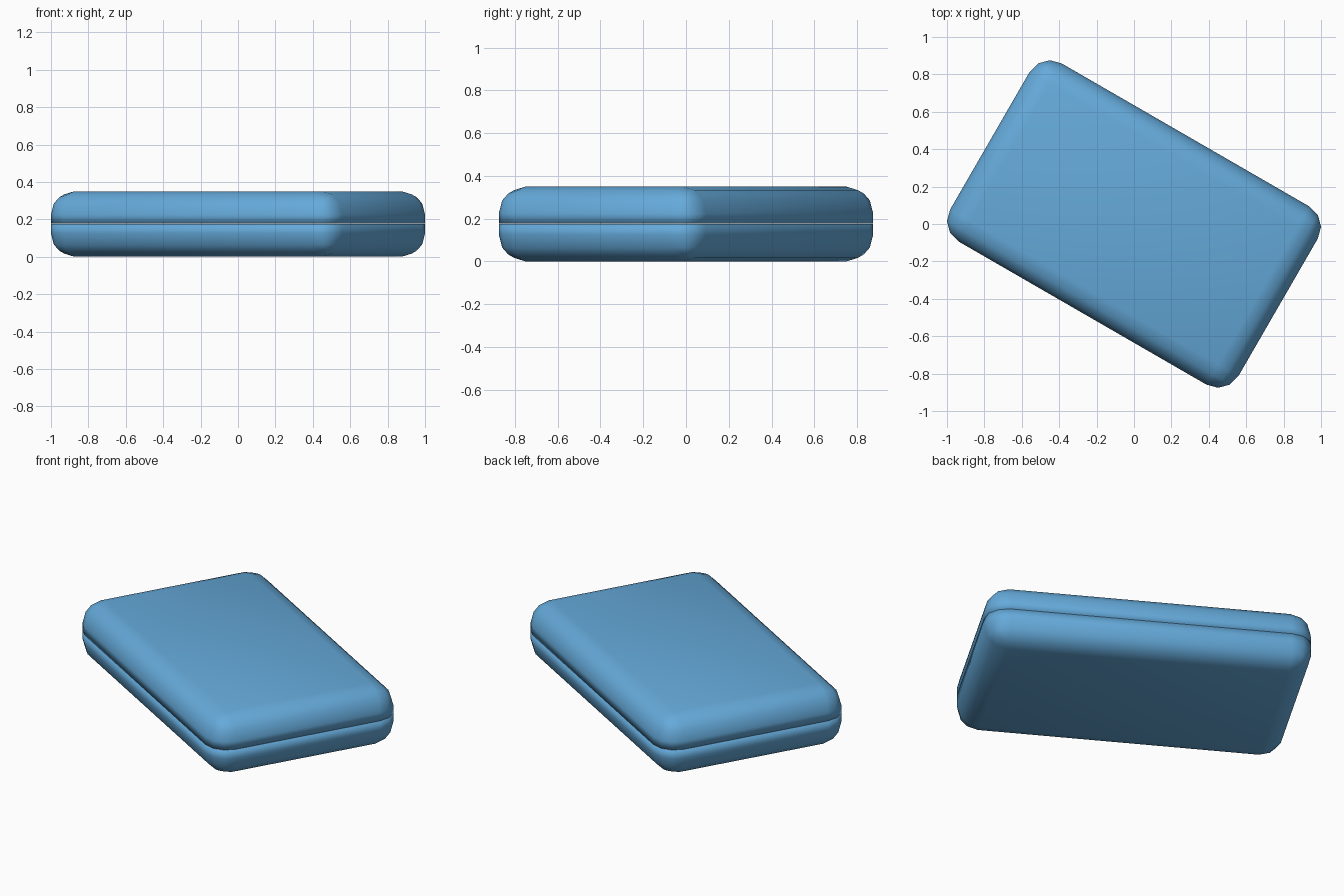
import bpy, bmesh, math
from mathutils import Matrix

if "Cube" in bpy.data.objects:
    bpy.data.objects.remove(bpy.data.objects["Cube"])

HALF_L, HALF_W, HEIGHT, RADIUS = 0.89, 0.55, 0.35, 0.125
SEAM = 0.177


def shell(name, z_flat, z_round):
    """Slab flat at the seam, rounded on its sides and outer face."""
    bm = bmesh.new()
    thick = abs(z_round - z_flat)
    bmesh.ops.create_cube(bm, size=1)
    bmesh.ops.scale(bm, vec=(2 * HALF_L, 2 * HALF_W, thick), verts=bm.verts)
    bmesh.ops.translate(bm, vec=(0, 0, (z_flat + z_round) / 2), verts=bm.verts)
    # round every edge except those of the seam face
    edges = [e for e in bm.edges
             if any(abs(v.co.z - z_round) < 1e-4 for v in e.verts)]
    bmesh.ops.bevel(bm, geom=edges, offset=RADIUS, offset_type='OFFSET',
                    segments=3, profile=0.5, affect='EDGES', clamp_overlap=True)
    bmesh.ops.rotate(bm, cent=(0, 0, 0), verts=bm.verts,
                     matrix=Matrix.Rotation(math.radians(-30), 3, 'Z'))
    bmesh.ops.recalc_face_normals(bm, faces=bm.faces)
    # soft shading right across the seam gives the pillowed look
    for f in bm.faces:
        f.smooth = True
    mesh = bpy.data.meshes.new(name)
    bm.to_mesh(mesh)
    bm.free()
    obj = bpy.data.objects.new(name, mesh)
    bpy.context.collection.objects.link(obj)
    mat = bpy.data.materials.get("blue") or bpy.data.materials.new("blue")
    mat.diffuse_color = (0.13, 0.40, 0.70, 1)
    mat.use_nodes = True
    mat.node_tree.nodes["Principled BSDF"].inputs["Base Color"].default_value = mat.diffuse_color
    mesh.materials.append(mat)
    return obj


# two halves of the case meeting at the seam
shell("lower_shell", SEAM - 0.001, 0.0)
shell("upper_shell", SEAM + 0.001, HEIGHT)
